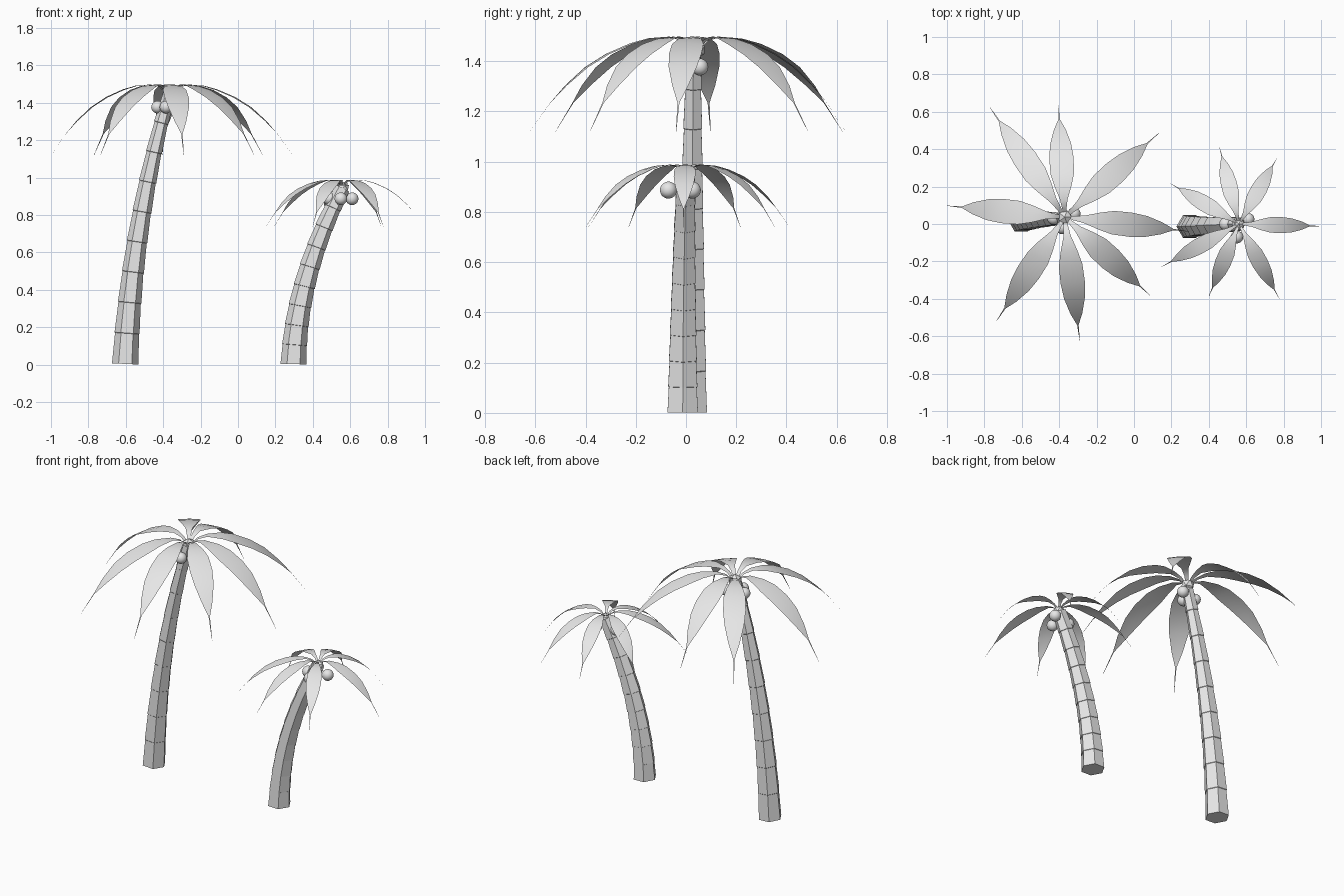
import bpy, bmesh, math
from mathutils import Vector

if "Cube" in bpy.data.objects:
    bpy.data.objects.remove(bpy.data.objects["Cube"])

grey = bpy.data.materials.new("plain grey")
grey.diffuse_color = (0.8, 0.8, 0.8, 1)
grey.use_nodes = True
grey.node_tree.nodes["Principled BSDF"].inputs["Base Color"].default_value = grey.diffuse_color


def finish(name, bm, smooth, recalc=True):
    if recalc:
        bmesh.ops.recalc_face_normals(bm, faces=bm.faces)
    for f in bm.faces:
        f.smooth = smooth
    mesh = bpy.data.meshes.new(name)
    bm.to_mesh(mesh)
    bm.free()
    mesh.materials.append(grey)
    obj = bpy.data.objects.new(name, mesh)
    bpy.context.collection.objects.link(obj)
    return obj


# Six-sided curved trunk made of slightly flared, stacked segments
def trunk(name, base, bend, top, r0, r1, segments=9):
    a, b, c = Vector(base), Vector(bend), Vector(top)
    bm = bmesh.new()
    rings = []

    def ring(t, flare):
        p = a * (1 - t) ** 2 + b * 2 * t * (1 - t) + c * t * t
        d = ((b - a) * (1 - t) + (c - b) * t).normalized()
        u = Vector((0, 1, 0)).cross(d).normalized()
        v = d.cross(u)
        r = r0 + (r1 - r0) * t + flare
        rings.append([bm.verts.new(p + r * (u * math.cos(k * math.pi / 3)
                                            + v * math.sin(k * math.pi / 3)))
                      for k in range(6)])

    for i in range(segments):
        ring(i / segments, 0.002)
        ring((i + 0.985) / segments, -0.001)
    for lo, hi in zip(rings, rings[1:]):
        for k in range(6):
            bm.faces.new((lo[k], lo[(k + 1) % 6], hi[(k + 1) % 6], hi[k]))
    bm.faces.new(rings[0][::-1])
    bm.faces.new(rings[-1])
    finish(name, bm, False)


# Drooping frond: (distance, height, half width), ending in a thin tip
FROND = [(0.015, -0.02, 0.010), (0.05, 0.012, 0.012), (0.10, 0.028, 0.020),
         (0.18, 0.022, 0.046), (0.25, 0.002, 0.063), (0.34, -0.038, 0.065),
         (0.42, -0.09, 0.056), (0.50, -0.165, 0.032), (0.56, -0.235, 0.004),
         (0.64, -0.35, 0.0008)]


def frond(name, crown, tip, scale):
    out = Vector((tip[0] - crown[0], tip[1] - crown[1], 0))
    stretch = out.length / 0.56
    out.normalize()
    side = Vector((-out.y, out.x, 0))
    bm = bmesh.new()
    rows = []
    for d, h, w in FROND:
        mid = Vector(crown) + out * d * stretch + Vector((0, 0, h * scale))
        sag = Vector((0, 0, -0.06 * w * scale))
        rows.append([bm.verts.new(mid - side * w * scale + sag),
                     bm.verts.new(mid),
                     bm.verts.new(mid + side * w * scale + sag)])
    for p, q in zip(rows, rows[1:]):
        for k in range(2):
            bm.faces.new((p[k], q[k], q[k + 1], p[k + 1]))
    finish(name, bm, True, recalc=False)


# Round parts: coconuts and the bud where the fronds meet
def ball(name, centre, radius, height=1.0, detail=3, smooth=True):
    bm = bmesh.new()
    bmesh.ops.create_icosphere(bm, subdivisions=detail, radius=radius)
    bmesh.ops.scale(bm, vec=(1, 1, height), verts=bm.verts)
    bmesh.ops.translate(bm, vec=centre, verts=bm.verts)
    finish(name, bm, smooth)


def palm(size, base, bend, top, r0, r1, crown, scale, tips, nuts, nut_z):
    trunk(size + "_trunk", base, bend, top, r0, r1)
    ball(size + "_crown_bud", (crown[0], crown[1], crown[2] - 0.025),
         0.042 * (0.5 + scale / 2), 0.9, 1, False)
    for i, tip in enumerate(tips):
        frond(f"{size}_frond_{i + 1}", crown, tip, scale)
    for i, (x, y) in enumerate(nuts):
        ball(f"{size}_coconut_{i + 1}", (x, y, nut_z), 0.034)


palm("tall", (-0.603, 0.022, 0.004), (-0.568, 0.022, 0.75),
     (-0.368, 0.03, 1.45), 0.069, 0.033, (-0.37, 0.037, 1.47), 1.0,
     [(-0.92, 0.09), (-0.72, 0.55), (-0.40, 0.56), (0.07, 0.43),
      (0.21, -0.03), (0.03, -0.33), (-0.30, -0.54), (-0.69, -0.45)],
     [(-0.43, 0.03), (-0.385, -0.02), (-0.32, 0.055)], 1.377)

palm("short", (0.297, -0.013, 0.003), (0.309, -0.013, 0.47),
     (0.56, 0.0, 0.945), 0.068, 0.041, (0.562, 0.0, 0.97), 0.66,
     [(0.24, 0.19), (0.47, 0.36), (0.74, 0.31), (0.94, -0.01),
      (0.75, -0.35), (0.42, -0.34), (0.20, -0.20)],
     [(0.55, -0.07), (0.61, 0.025), (0.49, 0.0)], 0.887)
